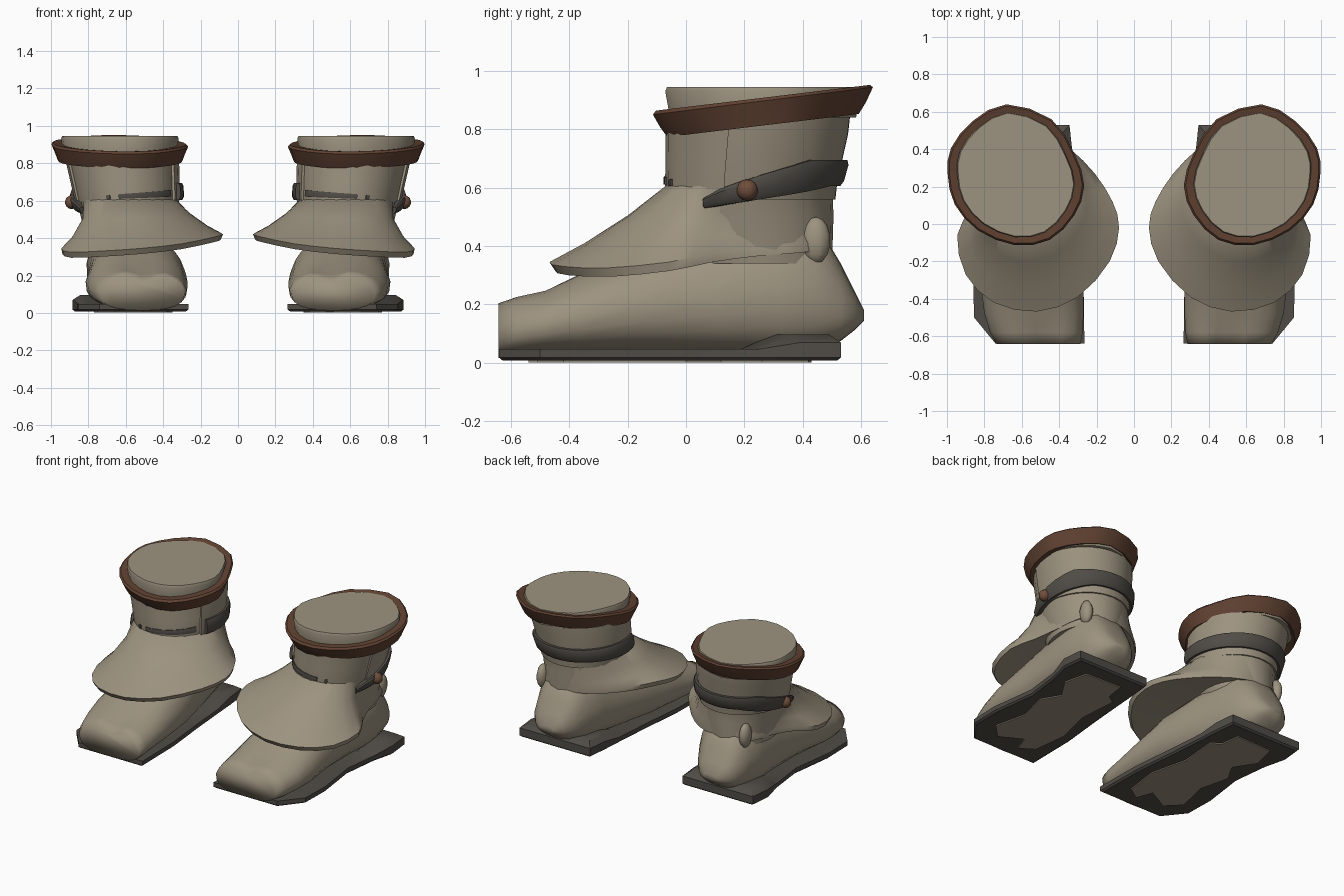
import bpy, bmesh, math
from mathutils import Vector

if "Cube" in bpy.data.objects:
    bpy.data.objects.remove(bpy.data.objects["Cube"])


def material(name, rgb):
    m = bpy.data.materials.new(name)
    m.diffuse_color = (*rgb, 1)
    m.use_nodes = True
    m.node_tree.nodes["Principled BSDF"].inputs["Base Color"].default_value = m.diffuse_color
    return m


BEIGE = material("beige_cloth", (0.335, 0.29, 0.213))
BROWN = material("brown_leather", (0.12, 0.055, 0.032))
DARK = material("dark_leather", (0.08, 0.073, 0.062))
BUTTON = material("button_brown", (0.16, 0.075, 0.043))


def finish(name, bm, mat, angle=40):
    """Turn a bmesh into an object mirrored to make the pair."""
    bmesh.ops.recalc_face_normals(bm, faces=bm.faces)
    me = bpy.data.meshes.new(name)
    bm.to_mesh(me)
    bm.free()
    me.materials.append(mat)
    ob = bpy.data.objects.new(name, me)
    bpy.context.collection.objects.link(ob)
    bpy.ops.object.select_all(action='DESELECT')
    ob.select_set(True)
    bpy.context.view_layer.objects.active = ob
    bpy.ops.object.shade_smooth_by_angle(angle=math.radians(angle))
    ob.modifiers.new("pair", 'MIRROR').use_mirror_merge = False
    return ob


def loft(name, rings, mat, caps=True, loop=False, angle=40):
    """Skin closed rings; loop joins the last ring to the first."""
    bm = bmesh.new()
    vs = [[bm.verts.new(p) for p in r] for r in rings]
    n = len(vs[0])
    pairs = list(zip(vs, vs[1:])) + ([(vs[-1], vs[0])] if loop else [])
    for a, b in pairs:
        for i in range(n):
            j = (i + 1) % n
            bm.faces.new((a[i], a[j], b[j], b[i]))
    if caps and not loop:
        bm.faces.new(vs[0])
        bm.faces.new(vs[-1])
    return finish(name, bm, mat, angle)


def ball(name, centre, radii, mat, segments=10):
    bm = bmesh.new()
    bmesh.ops.create_uvsphere(bm, u_segments=segments, v_segments=segments * 3 // 4, radius=1)
    for v in bm.verts:
        v.co = Vector(c + r * p for c, r, p in zip(centre, radii, v.co))
    return finish(name, bm, mat, 60)


def table(rows, t):
    """Linear interpolation of rows keyed by their first value."""
    for a, b in zip(rows, rows[1:]):
        if t <= b[0]:
            f = max(0, (t - a[0]) / (b[0] - a[0]))
            return [u + (v - u) * f for u, v in zip(a[1:], b[1:])]
    return rows[-1][1:]


def smooth_loop(points, steps=2):
    """Closed curve passing through the points."""
    p, n, out = [Vector(q) for q in points], len(points), []
    for i in range(n):
        a, b, c, d = p[i - 1], p[i], p[(i + 1) % n], p[(i + 2) % n]
        for k in range(steps):
            t = k / steps
            out.append(0.5 * (2 * b + (c - a) * t + (2 * a - 5 * b + 4 * c - d) * t * t
                              + (3 * b - a - 3 * c + d) * t ** 3))
    return out


# height, centre x, centre y, radius x, radius y of the ankle
ANKLE = [(0.34, 0.61, 0.25, 0.20, 0.25), (0.50, 0.592, 0.22, 0.245, 0.285),
         (0.60, 0.592, 0.215, 0.27, 0.287), (0.70, 0.605, 0.23, 0.28, 0.30),
         (0.845, 0.622, 0.242, 0.296, 0.312)]


def ankle_point(a, z, grow=0.0):
    cx, cy, rx, ry = table(ANKLE, z)
    return Vector((cx + (rx + grow) * math.cos(a), cy + (ry + grow) * math.sin(a), z))


# egg outline of the opening, about its centre
EGG = [(0.005, -0.378), (-0.18, -0.35), (-0.31, -0.22), (-0.364, -0.06), (-0.31, 0.115),
       (-0.19, 0.295), (0.05, 0.375), (0.23, 0.285), (0.345, 0.14), (0.362, 0.0),
       (0.325, -0.16), (0.2, -0.30)]


def egg(rx, ry, z, tilt):
    return [Vector((0.632 + p.x * rx / 0.366, 0.265 + p.y * ry / 0.378, z + tilt * p.y * ry / 0.378))
            for p in smooth_loop([(x, y, 0) for x, y in EGG])]


def band(name, a0, a1, height, inner, outer, mat, steps=20):
    """Thick strip around the ankle; height(f) gives bottom and top."""
    rings = []
    for i in range(steps + 1):
        f = i / steps
        a = math.radians(a0 + (a1 - a0) * f)
        lo, hi = height(f)
        mid = (hi - lo) * 0.2
        rings.append([ankle_point(a, lo, inner), ankle_point(a, lo, outer * 0.75),
                      ankle_point(a, lo + mid, outer), ankle_point(a, hi - mid, outer),
                      ankle_point(a, hi, outer * 0.75), ankle_point(a, hi, inner)])
    return loft(name, rings, mat)


# ankle tube
loft("ankle", [[ankle_point(math.tau * i / 24, r[0]) for i in range(24)] for r in ANKLE], BEIGE)

# overlapping panel at the back of the ankle
band("back_panel", -17, 205, lambda f: (0.56, 0.84), -0.03, 0.012, BEIGE)

# filled opening at the top
loft("top_fill", [egg(0.303, 0.32, 0.84, 0), egg(0.317, 0.336, 0.93, 0),
                  egg(0.311, 0.330, 0.945, 0)], BEIGE)

# tilted trim ring
loft("top_trim", [egg(0.29, 0.30, 0.825, 0.12), egg(0.334, 0.329, 0.813, 0.12),
                  egg(0.348, 0.354, 0.85, 0.12), egg(0.368, 0.378, 0.897, 0.125),
                  egg(0.358, 0.368, 0.908, 0.12), egg(0.295, 0.315, 0.902, 0.12)],
     BROWN, loop=True, angle=35)


# strap around the back, with its sliver at the front
def strap_height(f):
    return 0.53 + 0.075 * min(1, f / 0.4), 0.565 + 0.13 * min(1, f / 0.3) ** 0.8


band("ankle_strap", -30, 200, strap_height, -0.03, 0.034, DARK)
band("front_strap", -149, -81, lambda f: (0.622 - 0.012 * f, 0.657 - 0.022 * f),
     -0.02, 0.006, DARK, 8)
band("front_strap_end", -71, -67, lambda f: (0.606, 0.63), -0.02, 0.006, DARK, 2)

# strap button
ball("button", (0.89, 0.21, 0.592), (0.037, 0.037, 0.037), BUTTON)

# flared skirt over the instep
BRIM = [(0.78, 0.42, 0.41), (0.82, 0.24, 0.395), (0.87, 0.09, 0.375), (0.945, -0.06, 0.345),
        (0.90, -0.27, 0.325), (0.75, -0.42, 0.33), (0.52, -0.468, 0.345), (0.30, -0.39, 0.37),
        (0.13, -0.20, 0.405), (0.08, -0.02, 0.42), (0.115, 0.12, 0.43), (0.21, 0.27, 0.425),
        (0.34, 0.40, 0.42), (0.48, 0.48, 0.42), (0.64, 0.49, 0.43)]
rows = [[] for _ in range(6)]
for p in smooth_loop(BRIM):
    a = math.atan2((p.y - 0.215) / 0.287, (p.x - 0.592) / 0.27)
    top = ankle_point(a, 0.608, -0.004)
    tuck = max(0, math.cos(a))
    for k, (t, sag, pull) in enumerate(((0, 0, 0), (0.33, 0.016, 0.03), (0.7, 0.014, 0.025), (1, 0, 0))):
        rows[k].append(top.lerp(p, t) - Vector((pull * tuck, 0, sag)))
    lip = p.lerp(top, 0.05)
    lip.z = p.z - 0.03
    rows[4].append(lip)
    rows[5].append(ankle_point(a, 0.40, -0.06))
loft("instep_skirt", rows, BEIGE, angle=45)

# foot: y, left x, right x, bottom, top, toe cleft depth
FOOT = [(-0.642, 0.285, 0.735, 0.016, 0.208, 0.05), (-0.58, 0.275, 0.77, 0.02, 0.228, 0.035),
        (-0.48, 0.27, 0.80, 0.03, 0.25, 0.015), (-0.36, 0.27, 0.815, 0.03, 0.305, 0),
        (-0.12, 0.28, 0.80, 0.03, 0.40, 0), (0.12, 0.33, 0.80, 0.03, 0.46, 0),
        (0.32, 0.38, 0.81, 0.03, 0.50, 0), (0.44, 0.41, 0.79, 0.04, 0.49, 0),
        (0.53, 0.46, 0.76, 0.075, 0.34, 0), (0.575, 0.50, 0.72, 0.11, 0.25, 0),
        (0.61, 0.56, 0.66, 0.145, 0.18, 0)]
rings = []
for y, x0, x1, z0, z1, cleft in FOOT:
    ring = []
    for i in range(24):
        a = math.tau * i / 24
        c, s = math.cos(a), math.sin(a)
        px = math.copysign(abs(c) ** 0.72, c)
        pz = math.copysign(abs(s) ** 0.72, s)
        # sides lean inward toward the top
        lean = 1 - 0.22 * max(0, pz) * min(1, (z1 - z0) / 0.3)
        x = (x0 + x1) / 2 + px * lean * (x1 - x0) / 2
        z = (z0 + z1) / 2 + pz * (z1 - z0) / 2
        if s > 0:
            z -= cleft * math.exp(-((x - 0.49) / 0.05) ** 2)
        ring.append((x, y, z))
    rings.append(ring)
loft("foot", rings, BEIGE, angle=95)

# small rounded pull at the outer heel
ball("heel_pull", (0.755, 0.445, 0.42), (0.035, 0.05, 0.08), BEIGE)

# sole with a raised heel edge
SOLE = [(0.265, -0.64), (0.74, -0.64), (0.855, -0.50), (0.86, -0.30), (0.82, 0), (0.85, 0.25),
        (0.885, 0.39), (0.87, 0.53), (0.345, 0.53), (0.33, 0.39), (0.32, 0.25), (0.30, 0),
        (0.27, -0.30)]


def sole_ring(inset, z=None, rise=1.0):
    """Outline pulled inward; the top climbs toward the heel."""
    ring = []
    for x, y in SOLE:
        top = 0.047 + 0.05 * rise * min(1, max(0, (y - 0.25) / 0.14))
        dx, dy = x - 0.58, y + 0.05
        ring.append((x - inset * dx / 0.28, y - inset * dy / 0.58, top if z is None else z))
    return ring


loft("sole", [sole_ring(0.012, 0.008), sole_ring(0, 0.018), sole_ring(0, None, 0.45),
              sole_ring(0.04), sole_ring(0.12)], DARK, angle=35)

# worn pale patch beneath the sole
PATCH = [(0.38, -0.48), (0.47, -0.54), (0.51, -0.43), (0.66, -0.51), (0.75, -0.42), (0.70, -0.20),
         (0.75, 0), (0.68, 0.12), (0.77, 0.26), (0.73, 0.42), (0.47, 0.43), (0.45, 0.30),
         (0.39, 0.26), (0.41, 0), (0.35, -0.25)]
loft("sole_patch", [[(x, y, z) for x, y in PATCH] for z in (0.001, 0.009)], BEIGE)
